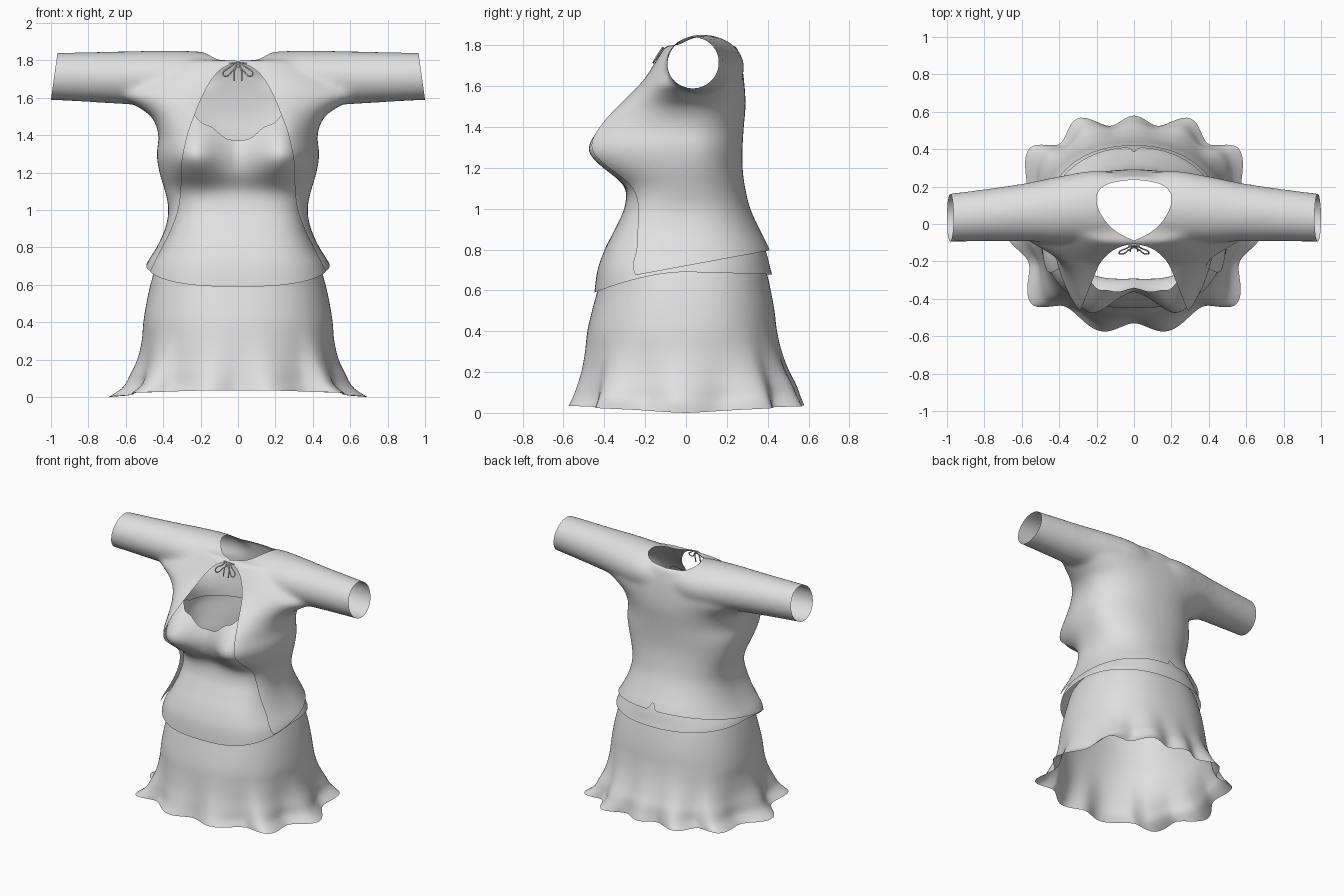
import bpy, bmesh, math
from mathutils import Vector

if "Cube" in bpy.data.objects:
    bpy.data.objects.remove(bpy.data.objects["Cube"])

cloth = bpy.data.materials.new("light_grey_cloth")
cloth.use_nodes = True
GREY = (0.75, 0.75, 0.75, 1)
cloth.diffuse_color = GREY
cloth.node_tree.nodes["Principled BSDF"].inputs["Base Color"].default_value = GREY


def sample(table, t):
    """Smooth interpolation of rows (key, values...) at key t."""
    t = min(max(t, table[0][0]), table[-1][0])
    i = 0
    while i < len(table) - 2 and t > table[i + 1][0]:
        i += 1
    a, b = table[i], table[i + 1]
    before, after = table[max(i - 1, 0)], table[min(i + 2, len(table) - 1)]
    h = b[0] - a[0]
    u = (t - a[0]) / h
    out = []
    for k in range(1, len(a)):
        m0 = (b[k] - before[k]) / (b[0] - before[0]) * h
        m1 = (after[k] - a[k]) / (after[0] - a[0]) * h
        out.append((2*u**3 - 3*u*u + 1) * a[k] + (u**3 - 2*u*u + u) * m0
                   + (3*u*u - 2*u**3) * b[k] + (u**3 - u*u) * m1)
    return out


def power(v, e):
    return math.copysign(abs(v) ** e, v)


def loft(bm, rings, caps=False):
    rows = [[bm.verts.new(p) for p in ring] for ring in rings]
    n = len(rows[0])
    for lo, hi in zip(rows, rows[1:]):
        for j in range(n):
            bm.faces.new((lo[j], lo[(j + 1) % n], hi[(j + 1) % n], hi[j]))
    if caps:
        bm.faces.new(rows[0][::-1])
        bm.faces.new(rows[-1])
    bmesh.ops.recalc_face_normals(bm, faces=bm.faces[:])


def add_object(name, bm):
    mesh = bpy.data.meshes.new(name)
    bm.to_mesh(mesh)
    bm.free()
    obj = bpy.data.objects.new(name, mesh)
    bpy.context.collection.objects.link(obj)
    mesh.materials.append(cloth)
    for p in mesh.polygons:
        p.use_smooth = True
    return obj


def trim(bm, keep):
    """Cut the mesh cleanly along keep(point) = 0 and drop the negative side."""
    new = []
    for e in bm.edges[:]:
        a, b = e.verts
        fa, fb = keep(a.co), keep(b.co)
        if fa * fb < 0:
            new.append(bmesh.utils.edge_split(e, a, fa / (fa - fb))[1])
    bmesh.ops.connect_verts(bm, verts=new)
    gone = [f for f in bm.faces if keep(f.calc_center_median()) < 0]
    bmesh.ops.delete(bm, geom=gone, context='FACES')


# Torso rows: height, half width, front depth, back depth, front squareness
TORSO = [(.55, .53, .475, .48, 2.7), (.7, .495, .455, .437, 2.8),
         (.8, .435, .42, .41, 3), (.9, .39, .37, .36, 3.1),
         (1, .372, .325, .315, 3), (1.1, .39, .315, .29, 2.7),
         (1.2, .42, .36, .277, 2.6), (1.3, .435, .365, .277, 2.6),
         (1.4, .425, .335, .283, 2.5), (1.5, .465, .28, .292, 2.3),
         (1.56, .55, .245, .29, 2), (1.62, .64, .2, .285, 2),
         (1.7, .5, .16, .275, 2.2), (1.8, .3, .1, .25, 2.5)]


def torso_point(z, ang, inset=0.0):
    rx, front, back, square = sample(TORSO, z)
    c, s = math.cos(ang), math.sin(ang)
    e = 2 / square if s < 0 else 2 / 2.2
    x = (rx - inset) * power(c, e)
    y = ((front if s < 0 else back) - inset) * power(s, e)
    if s < 0:  # bust
        spread = .17 if z > 1.3 else .1
        y -= .2 * -s * math.exp(-((abs(x) - .28) / .125) ** 2 / 2
                                - ((z - 1.3) / spread) ** 2 / 2)
    return Vector((x, y, z))


def angles(n):
    return [2 * math.pi * j / n for j in range(n)]


# Jacket: torso and sleeve tube fused, then trimmed to its openings
SLEEVE = [(0, -.1, .26, 1.56, 1.815), (.2, -.1, .285, 1.54, 1.846),
          (.4, -.1, .255, 1.55, 1.852), (.6, -.092, .215, 1.565, 1.848),
          (1, -.095, .16, 1.588, 1.84), (1.1, -.095, .15, 1.59, 1.838)]


def sleeve_ring(x):
    y0, y1, z0, z1 = sample(SLEEVE, abs(x))
    return [(x, (y0 + y1) / 2 + (y1 - y0) / 2 * math.cos(a),
             (z0 + z1) / 2 + (z1 - z0) / 2 * math.sin(a)) for a in angles(64)]


bm = bmesh.new()
loft(bm, [[torso_point(.55 + 1.25 * i / 60, a) for a in angles(128)]
          for i in range(61)], caps=True)
loft(bm, [sleeve_ring(1.1 * i / 40) for i in range(-40, 41)], caps=True)
jacket = add_object("jacket", bm)
remesh = jacket.modifiers.new("fuse", 'REMESH')
remesh.mode = 'VOXEL'
remesh.voxel_size = .015
relax = jacket.modifiers.new("relax", 'SMOOTH')
relax.factor = .5
relax.iterations = 16
deps = bpy.context.evaluated_depsgraph_get()
fused = bpy.data.meshes.new_from_object(jacket.evaluated_get(deps))
jacket.modifiers.clear()

# Half width of the front opening by height, and of the neck hole by depth
OPENING = [(.55, .53), (.67, .47), (.78, .415), (.9, .355), (1, .32), (1.1, .305),
           (1.25, .3), (1.4, .27), (1.5, .235), (1.63, .18), (1.73, .115),
           (1.775, .05), (1.79, -.02)]
NECK = [(-.1, -.02), (-.085, .01), (-.05, .08), (0, .14), (.08, .19), (.15, .2),
        (.2, .165), (.225, .1), (.24, -.02)]


def hem(p):
    notch = .05 * math.exp(-(p.x / .02) ** 2) if p.y > 0 else 0
    return p.z - .72 - .185 * p.y - notch


def wrists(p):
    return .965 + .14 * (1.84 - p.z) - abs(p.x)


def front_opening(p):
    return abs(p.x) - sample(OPENING, p.z)[0] if p.y < .03 else 1


def neck_hole(p):
    return abs(p.x) - sample(NECK, p.y)[0] if p.z > 1.65 else 1


bm = bmesh.new()
bm.from_mesh(fused)
for rule in (hem, wrists, front_opening, neck_hole):
    trim(bm, rule)
bm.to_mesh(jacket.data)
bm.free()
bpy.data.meshes.remove(fused)
for p in jacket.data.polygons:
    p.use_smooth = True

# Camisole: follows the torso just inside the jacket
NECKLINE = [(0, 1.37), (.07, 1.385), (.15, 1.445), (.2, 1.465), (.23, 1.5),
            (.26, 1.55), (.32, 1.5), (.45, 1.35)]


def camisole_point(t, a):
    s = math.sin(a)
    low = .69 - (.1 * abs(s) ** 1.3 if s < 0 else .012 * s)
    high = sample(NECKLINE, abs(torso_point(1.42, a).x))[0] if s < 0 else 1.35
    z = low + (high - low) * t
    return torso_point(z, a, .022)


bm = bmesh.new()
loft(bm, [[camisole_point(i / 50, a) for a in angles(160)] for i in range(51)])
add_object("camisole", bm)

# Skirt: flared, easing into a wavy hem given as radius by compass angle
SKIRT = [(0, .63, .55, .55), (.05, .575, .537, .54), (.12, .55, .523, .525),
         (.2, .525, .508, .495), (.3, .51, .495, .465), (.4, .505, .483, .445),
         (.5, .49, .46, .433), (.6, .468, .434, .415), (.7, .438, .415, .39),
         (.75, .41, .39, .36)]
HEM = [(-107, .6), (-90, .53), (-73, .6), (-50, .575), (-38, .695), (-20, .6),
       (-3, .69), (17, .605), (36, .69), (47, .585), (62, .64), (76, .54),
       (90, .58), (104, .54)]


def skirt_point(t, a):
    c, s = math.cos(a), math.sin(a)
    lift = .035 * abs(s)
    z = lift * (1 - t) + .75 * t
    level = z - lift * (1 - t) ** 4

    def outline(height):
        rx, front, back = sample(SKIRT, height)
        e = 2 / 2.3
        return Vector((rx * power(c, e), (front if s < 0 else back) * power(s, e)))

    base = outline(0)
    radius = sample(HEM, math.degrees(math.atan2(base.y, abs(base.x))))[0]
    wave = max(0, 1 - level / .5) ** 2.5
    flat = outline(level) * (1 + wave * (radius / base.length - 1))
    return (flat.x, flat.y, z)


bm = bmesh.new()
loft(bm, [[skirt_point(i / 36, a) for a in angles(220)] for i in range(37)])
add_object("skirt", bm)


# Neck tie: knot, two loops and two tails of thin cord
def cord(name, points, closed=False):
    curve = bpy.data.curves.new(name, 'CURVE')
    curve.dimensions = '3D'
    curve.bevel_depth = .004
    curve.bevel_resolution = 2
    curve.use_fill_caps = True
    spline = curve.splines.new('BEZIER')
    spline.bezier_points.add(len(points) - 1)
    for bp, co in zip(spline.bezier_points, points):
        bp.co = co
        bp.handle_left_type = bp.handle_right_type = 'AUTO'
    spline.use_cyclic_u = closed
    curve.materials.append(cloth)
    bpy.context.collection.objects.link(bpy.data.objects.new(name, curve))


cord("tie_knot", [(-.06, -.1, 1.783), (0, -.115, 1.787), (.06, -.1, 1.783)])
for side, label in ((1, "left"), (-1, "right")):
    cord(label + "_tie_loop", [(0, -.115, 1.785), (side * .04, -.13, 1.765),
         (side * .08, -.155, 1.725), (side * .065, -.16, 1.715),
         (side * .03, -.14, 1.745)], True)
    cord(label + "_tie_tail", [(side * .005, -.115, 1.785),
         (side * .018, -.13, 1.75), (side * .02, -.145, 1.69)])
